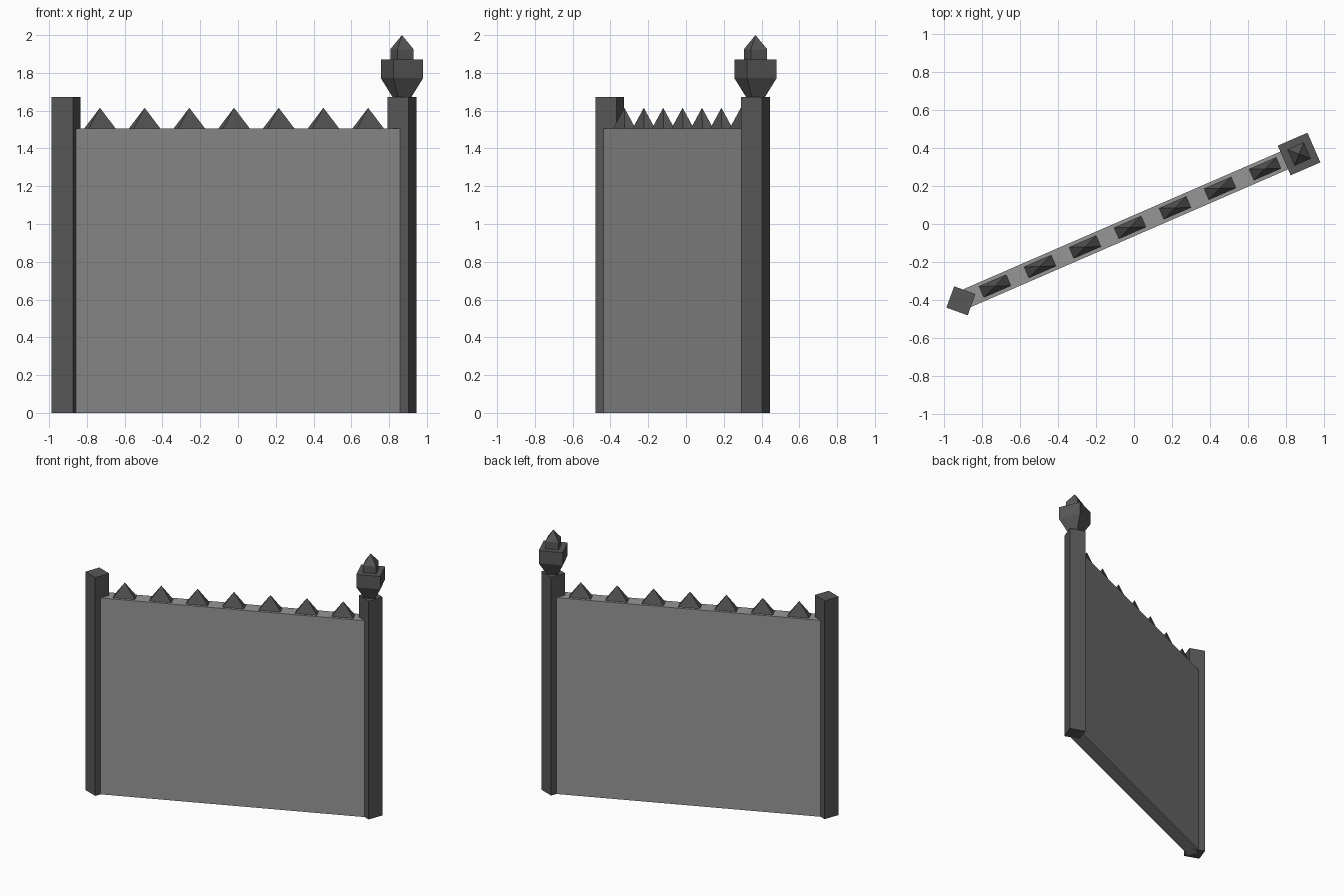
import bpy, bmesh, math
from mathutils import Matrix, Vector

if "Cube" in bpy.data.objects:
    bpy.data.objects.remove(bpy.data.objects["Cube"])


def material(name, v):
    m = bpy.data.materials.new(name)
    m.diffuse_color = (v, v, v, 1)
    m.use_nodes = True
    m.node_tree.nodes["Principled BSDF"].inputs["Base Color"].default_value = m.diffuse_color
    return m


STONE = material("light grey stone", 0.305)
IRON = material("dark grey iron", 0.095)

LEFT = Vector((-0.91, -0.404, 0))
RIGHT = Vector((0.868, 0.368, 0))
MID = (LEFT + RIGHT) / 2
SPAN = RIGHT - LEFT
WALL_ANGLE = math.atan2(SPAN.y, SPAN.x)
POST_ANGLE = math.radians(-20)


def stack(name, levels, centre, angle, mat):
    """Rectangular rings (half x, half y, z) joined upwards; zero size gives a tip."""
    bm = bmesh.new()
    rings = []
    for hx, hy, z in levels:
        if hx == 0:
            rings.append([bm.verts.new((0, 0, z))])
        else:
            rings.append([bm.verts.new((sx * hx, sy * hy, z))
                          for sx, sy in ((-1, -1), (1, -1), (1, 1), (-1, 1))])
    bm.faces.new(rings[0][::-1])
    for a, b in zip(rings, rings[1:]):
        for i in range(4):
            j = (i + 1) % 4
            if len(b) == 1:
                bm.faces.new((a[i], a[j], b[0]))
            else:
                bm.faces.new((a[i], a[j], b[j], b[i]))
    if len(rings[-1]) == 4:
        bm.faces.new(rings[-1])
    mesh = bpy.data.meshes.new(name)
    bm.to_mesh(mesh)
    bm.free()
    mesh.materials.append(mat)
    ob = bpy.data.objects.new(name, mesh)
    ob.matrix_world = Matrix.Translation(centre) @ Matrix.Rotation(angle, 4, 'Z')
    bpy.context.collection.objects.link(ob)
    return ob


# Wall panel between the post centres
half = SPAN.length / 2
stack("wall_panel", [(half, 0.051, 0), (half, 0.051, 1.505)], MID, WALL_ANGLE, STONE)

# Square posts, turned against the wall
for name, pos in (("left_post", LEFT), ("right_post", RIGHT)):
    stack(name, [(0.0595, 0.0595, 0), (0.0595, 0.0595, 1.673)], pos, POST_ANGLE, IRON)

# Row of pyramid spikes along the wall top
for i in range(7):
    pos = MID + SPAN.normalized() * 0.258 * (i - 3)
    stack(f"spike_{i + 1}", [(0.079, 0.032, 1.503), (0, 0, 1.615)], pos, WALL_ANGLE, IRON)

# Finial on the right post: flared base, block, small block, pyramid tip
stack("finial", [(0.037, 0.037, 1.67), (0.085, 0.085, 1.772), (0.085, 0.085, 1.87),
                 (0.047, 0.047, 1.87), (0.047, 0.047, 1.925), (0, 0, 2.0)],
      RIGHT, WALL_ANGLE, IRON)
